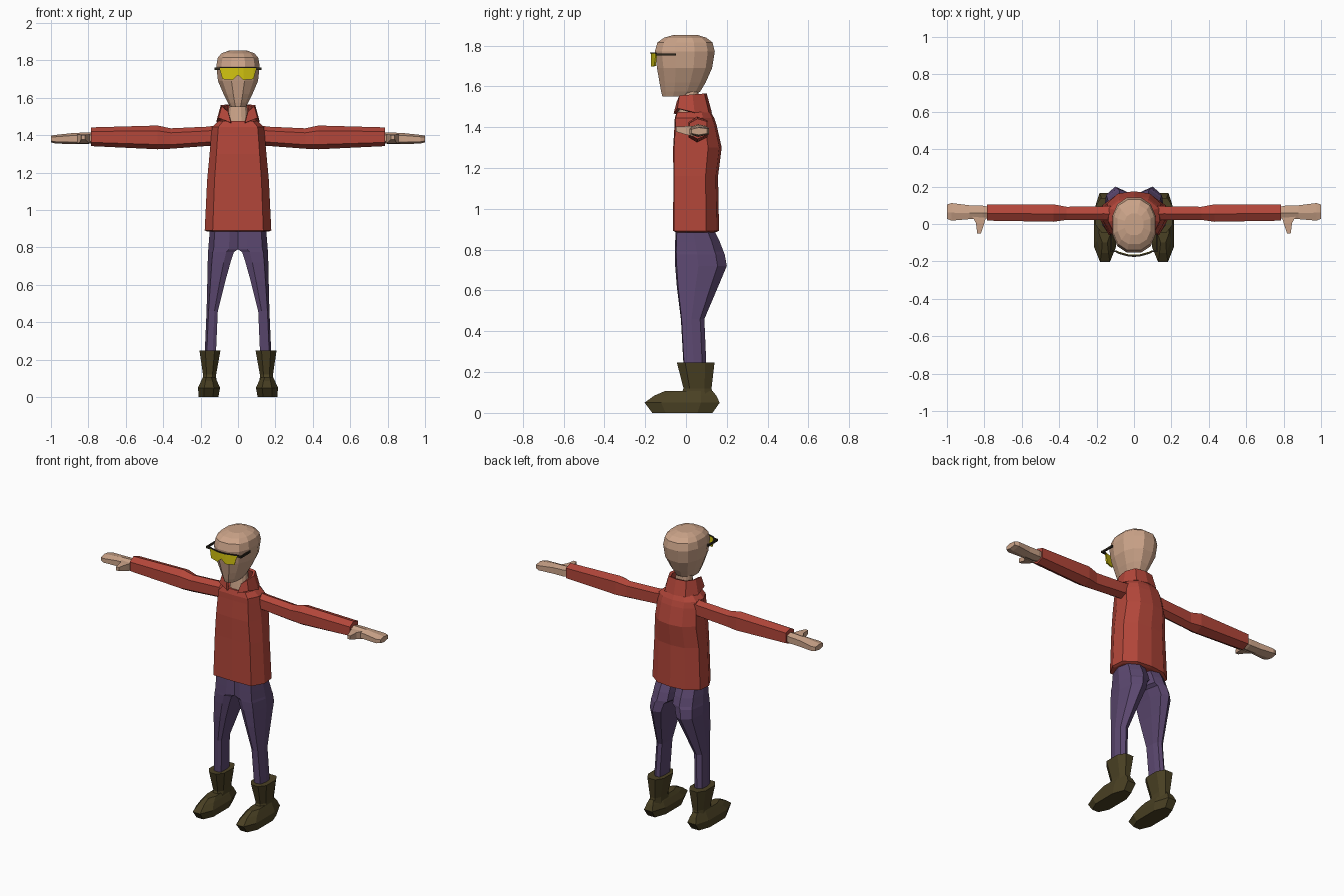
import bpy, bmesh, math


def mat(name, r, g, b):
    m = bpy.data.materials.new(name)
    m.diffuse_color = (r, g, b, 1)
    return m


RED = mat("jacket red", 0.45, 0.062, 0.042)
SKIN = mat("skin", 0.60, 0.37, 0.25)
PURPLE = mat("trouser purple", 0.105, 0.064, 0.16)
BOOT = mat("boot brown", 0.068, 0.052, 0.017)
YELLOW = mat("lens yellow", 0.65, 0.55, 0.005)
DARK = mat("frame dark", 0.025, 0.02, 0.012)


def loft(name, rings, material, mirror=False, closed=True, caps=True, thick=0):
    """Bridge equal-length rings of 3D points into one part."""
    bm = bmesh.new()
    vs = [[bm.verts.new(p) for p in ring] for ring in rings]
    n = len(rings[0])
    for a, b in zip(vs, vs[1:]):
        for i in range(n if closed else n - 1):
            j = (i + 1) % n
            bm.faces.new((a[i], a[j], b[j], b[i]))
    if caps:
        bm.faces.new(vs[0][::-1])
        bm.faces.new(vs[-1])
    bmesh.ops.recalc_face_normals(bm, faces=bm.faces[:])
    me = bpy.data.meshes.new(name)
    bm.to_mesh(me)
    bm.free()
    me.materials.append(material)
    ob = bpy.data.objects.new(name, me)
    bpy.context.collection.objects.link(ob)
    if thick:
        s = ob.modifiers.new("thickness", 'SOLIDIFY')
        s.thickness = thick
        s.offset = 0
    if mirror:
        ob.modifiers.new("mirror", 'MIRROR')
    return ob


def section(profile, z, x0, x1, y0, y1):
    """Fit a 0..1 outline into a box at height z."""
    return [(x0 + u * (x1 - x0), y0 + v * (y1 - y0), z) for u, v in profile]


def box(name, x0, x1, y0, y1, z0, z1, material, mirror=False):
    sq = [(0, 0), (1, 0), (1, 1), (0, 1)]
    return loft(name, [section(sq, z, x0, x1, y0, y1) for z in (z0, z1)], material, mirror)


# Jacket body: flat front, ridged back
body = [(0.5, 0), (0.88, 0.02), (1, 0.36), (0.98, 0.72), (0.78, 0.95), (0.5, 1),
        (0.22, 0.95), (0.02, 0.72), (0, 0.36), (0.12, 0.02)]
loft("jacket_body", [section(body, z, -w, w, f, b) for z, w, f, b in [
    (0.885, 0.165, -0.05, 0.145), (0.892, 0.178, -0.063, 0.162), (1.16, 0.165, -0.062, 0.157),
    (1.30, 0.152, -0.063, 0.175), (1.41, 0.142, -0.056, 0.15), (1.445, 0.138, -0.055, 0.138),
    (1.475, 0.105, -0.045, 0.122)]], RED)

# Collar: open at the front
low = [(0.036, -0.052, 1.465), (0.098, -0.036, 1.49), (0.108, 0.04, 1.47),
       (0.07, 0.105, 1.47), (0, 0.118, 1.47)]
top = [(0.052, -0.036, 1.525), (0.08, -0.028, 1.552), (0.084, 0.03, 1.558),
       (0.058, 0.083, 1.562), (0, 0.093, 1.562)]
loft("collar", [r + [(-x, y, z) for x, y, z in r[-2::-1]] for r in (low, top)],
     RED, closed=False, caps=False, thick=0.018)

# Sleeves: six-sided, widest at the elbow
sleeve = [(0.45, 1), (0, 0.78), (0, 0.2), (0.45, 0), (1, 0.2), (1, 0.85)]


def across(profile, x, y0, y1, z0, z1):
    return [(x, y0 + u * (y1 - y0), z0 + v * (z1 - z0)) for u, v in profile]


loft("sleeve", [across(sleeve, *s) for s in [
    (0.10, 0.02, 0.095, 1.345, 1.455), (0.16, 0.022, 0.095, 1.343, 1.446),
    (0.36, 0.022, 0.092, 1.328, 1.437), (0.43, 0.012, 0.105, 1.325, 1.452),
    (0.787, 0.018, 0.104, 1.342, 1.442)]], RED, mirror=True)

# Hands and thumbs
loft("hand", [across(sleeve, *s) for s in [
    (0.77, 0.035, 0.09, 1.36, 1.415), (0.81, 0.025, 0.098, 1.352, 1.415),
    (0.88, 0.026, 0.1, 1.352, 1.412), (0.975, 0.018, 0.112, 1.356, 1.402),
    (1.0, 0.028, 0.104, 1.362, 1.398)]], SKIN, mirror=True)
loft("thumb", [[(x0, y, z0), (x1, y, z0), (x1, y, z1), (x0, y, z1)] for y, x0, x1, z0, z1 in [
    (0.04, 0.79, 0.865, 1.355, 1.405), (0.005, 0.80, 0.845, 1.362, 1.405),
    (-0.05, 0.818, 0.838, 1.378, 1.402)]], SKIN, mirror=True)

# Trouser legs: halves meet above the crotch
leg = [(0, 0.08), (0.3, 0), (0.82, 0.03), (1, 0.45), (0.9, 0.82), (0.5, 1), (0.12, 0.92), (0, 0.6)]
loft("trouser_leg", [section(leg, *s) for s in [
    (0.23, 0.118, 0.178, -0.012, 0.1), (0.46, 0.108, 0.168, -0.025, 0.09),
    (0.62, 0.068, 0.164, -0.045, 0.158), (0.72, 0.04, 0.162, -0.053, 0.2),
    (0.775, 0.022, 0.16, -0.055, 0.19), (0.79, 0.0, 0.159, -0.055, 0.184),
    (0.84, 0.0, 0.155, -0.053, 0.165), (0.90, 0.0, 0.15, -0.05, 0.135)]], PURPLE, mirror=True)

# Boots: flared shaft over a wedge foot
boot = [(0.28, 0), (0.72, 0), (1, 0.22), (1, 0.75), (0.75, 1), (0.25, 1), (0, 0.75), (0, 0.22)]
loft("boot_foot", [section(boot, *s) for s in [
    (0.0, 0.105, 0.21, -0.165, 0.13), (0.05, 0.096, 0.214, -0.203, 0.165),
    (0.085, 0.112, 0.198, -0.155, 0.148), (0.108, 0.125, 0.187, -0.10, 0.13)]], BOOT, mirror=True)
loft("boot_shaft", [section(boot, *s) for s in [
    (0.07, 0.115, 0.19, -0.03, 0.135), (0.12, 0.117, 0.187, -0.012, 0.125),
    (0.248, 0.094, 0.206, -0.045, 0.14)]], BOOT, mirror=True)

# Head and neck: softly squared outline
oval = []
for i in range(12):
    a = math.radians(15 + 30 * i)
    c, s = math.cos(a), math.sin(a)
    oval.append((0.5 + 0.5 * math.copysign(abs(c) ** 0.85, c) * 1.03,
                 0.5 + 0.5 * math.copysign(abs(s) ** 0.85, s) * 1.03))
loft("head", [section(oval, z, -w, w, f, b) for z, w, f, b in [
    (1.55, 0.04, -0.116, 0.035), (1.575, 0.055, -0.122, 0.07), (1.62, 0.077, -0.13, 0.097),
    (1.69, 0.107, -0.142, 0.128), (1.77, 0.116, -0.153, 0.141), (1.815, 0.108, -0.14, 0.13),
    (1.838, 0.088, -0.108, 0.10), (1.852, 0.05, -0.06, 0.055)]], SKIN)
loft("neck", [section(oval, z, -w, w, f, b) for z, w, f, b in [
    (1.44, 0.058, -0.04, 0.065), (1.60, 0.045, -0.015, 0.06)]], SKIN)

# Wrap-around lens with a notch over the nose
columns = [(0, 1.722, -0.168), (0.028, 1.696, -0.167), (0.082, 1.70, -0.152), (0.096, 1.755, -0.145)]
columns = [(-x, z, y) for x, z, y in columns[:0:-1]] + columns
loft("lens", [[(x, y, z) for x, z, y in columns], [(x, y, 1.762) for x, z, y in columns]],
     YELLOW, closed=False, caps=False, thick=0.008)

# Glasses frame: corner pieces and temples
box("frame_corner", 0.094, 0.126, -0.149, -0.141, 1.75, 1.763, DARK, True)
box("temple", 0.117, 0.126, -0.145, -0.05, 1.75, 1.762, DARK, True)
loft("brow_bar", [[(x, y - 0.003, z) for x, _, y in columns] for z in (1.76, 1.765)],
     DARK, closed=False, caps=False, thick=0.009)
